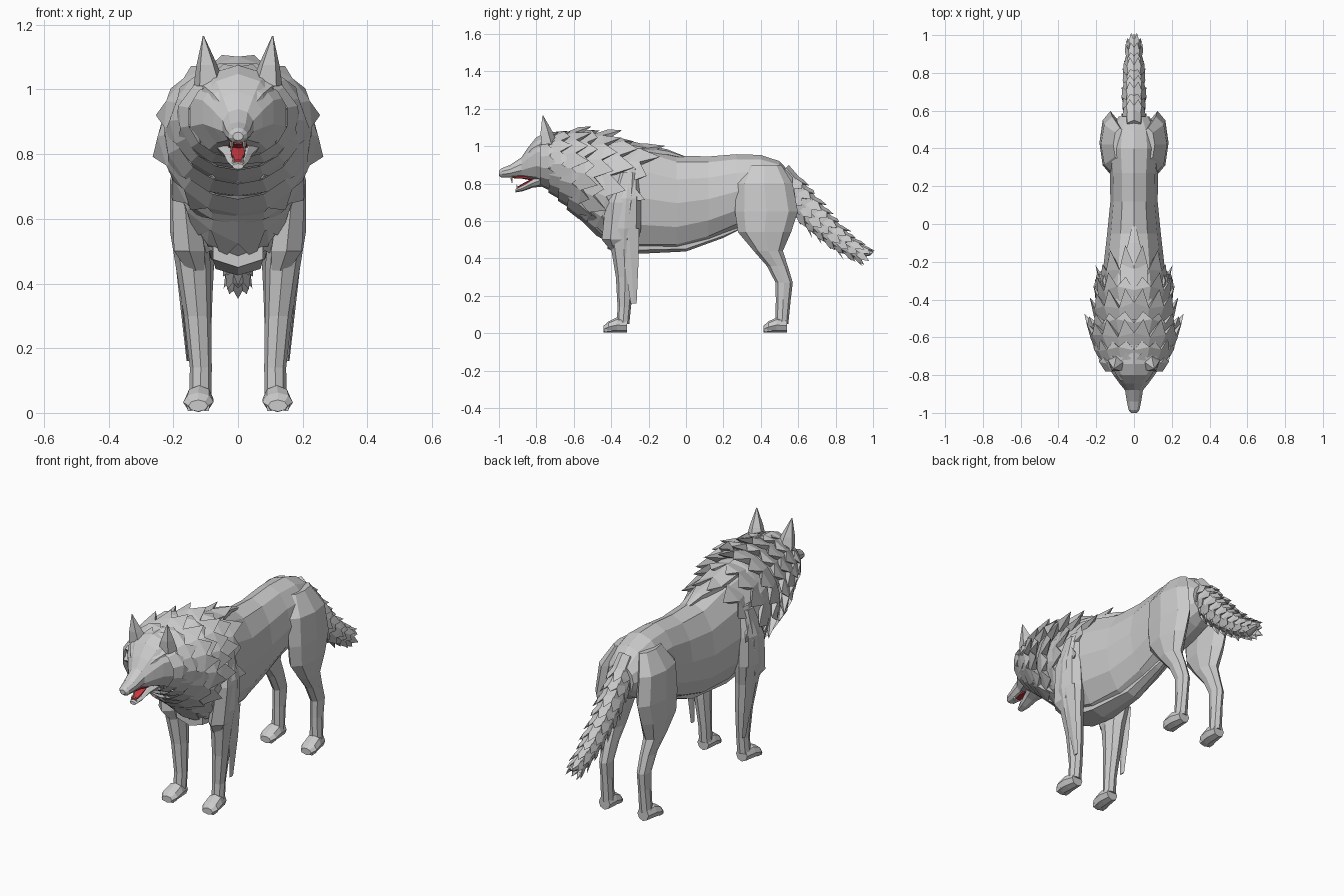
import bpy, bmesh
from math import sin, cos, pi, radians


def ring(x, y, z, ru, rv, tilt, n, turn=0.0):
    """Elliptical ring; tilt 0 faces along y, tilt 90 lies flat."""
    t = radians(tilt)
    pts = []
    for i in range(n):
        a = 2 * pi * (i + turn) / n + pi / 2
        u, v = ru * cos(a), rv * sin(a)
        pts.append((x + u, y + v * sin(t), z + v * cos(t)))
    return pts


def finish(name, bm, color=None):
    bmesh.ops.recalc_face_normals(bm, faces=bm.faces)
    me = bpy.data.meshes.new(name)
    bm.to_mesh(me)
    bm.free()
    ob = bpy.data.objects.new(name, me)
    bpy.context.collection.objects.link(ob)
    if color:
        mat = bpy.data.materials.new(name + "_colour")
        mat.diffuse_color = color
        me.materials.append(mat)
    return ob


def loft(name, sections, n=8, side=1, color=None):
    """Sections are (x, y, z, ru, rv, tilt)."""
    bm = bmesh.new()
    rows = [[bm.verts.new((side * p[0], p[1], p[2])) for p in ring(*s, n)] for s in sections]
    for a, b in zip(rows, rows[1:]):
        for i in range(n):
            j = (i + 1) % n
            bm.faces.new((a[i], a[j], b[j], b[i]))
    bm.faces.new(rows[0])
    bm.faces.new(rows[-1])
    return finish(name, bm, color)


def along(secs, tilt=0):
    """Centred (y, z, ru, rv) sections to full sections."""
    return [(0, *s, tilt) for s in secs]


def collar(name, y, z, ru, rv, tilt, length, n):
    """Ring of pointed fur locks sweeping backwards."""
    bm = bmesh.new()
    t = radians(tilt)

    def row(dist, scale, turn=0.0, jitter=0.0):
        out = []
        for i in range(n):
            a = 2 * pi * (i + turn) / n + pi / 2
            k = jitter * sin(40 * sin(a) + 50 * y)
            s = scale + 0.12 * k
            d = dist + length * 0.35 * k
            px, py, pz = ring(0, y, z, ru * s, rv * s, tilt, n, turn)[i]
            out.append(bm.verts.new((px, py + d * cos(t), pz - d * sin(t))))
        return out

    A = row(-0.3 * length, 0.82)
    B = row(0.35 * length, 0.97, 0, 0.3)
    C = row(length, 1.02, 0.5, 0.6)
    D = row(0.3 * length, 0.78)
    for i in range(n):
        j = (i + 1) % n
        bm.faces.new((A[i], A[j], B[j], B[i]))
        bm.faces.new((B[i], B[j], C[i]))
        bm.faces.new((B[i], C[i], D[i]))
        bm.faces.new((C[i], D[j], D[i]))
        bm.faces.new((C[i], B[j], D[j]))
    finish(name, bm)


# Torso
loft("torso", along([
    (-.62, .86, .13, .17), (-.53, .81, .17, .23), (-.42, .765, .19, .28), (-.25, .725, .165, .29),
    (-.05, .695, .142, .255), (.12, .717, .125, .228), (.27, .757, .128, .2),
    (.4, .775, .14, .178), (.5, .775, .125, .145), (.57, .76, .08, .085)]), 12)

# Head with open mouth
loft("head", along([
    (-.64, .91, .17, .17), (-.74, .93, .155, .145), (-.80, .93, .115, .118),
    (-.845, .908, .08, .085), (-.88, .887, .05, .053), (-.94, .866, .04, .034),
    (-.985, .857, .03, .025), (-1.0, .855, .016, .013)]), 10)
loft("lower_jaw", along([(-.76, .825, .07, .04), (-.82, .802, .045, .024),
                         (-.87, .777, .033, .017), (-.912, .762, .018, .009)]), 8)
RED = (.55, .04, .05, 1)
loft("tongue", along([(-.80, .826, .03, .012), (-.86, .799, .024, .009),
                      (-.902, .778, .014, .005)]), 6, color=RED)
loft("palate", along([(-.81, .826, .034, .012), (-.88, .835, .028, .008),
                      (-.93, .834, .016, .005)]), 6, color=RED)
for s in (-1, 1):
    loft("upper_fang", [(.02, -.935, .84, .006, .007, 90), (.02, -.93, .802, .001, .001, 90)], 4, s, (.9, .9, .85, 1))
    loft("lower_fang", [(.014, -.9, .768, .005, .005, 90), (.014, -.905, .796, .001, .001, 90)], 4, s, (.9, .9, .85, 1))
    # Ears and brows
    loft("ear", [(.088, -.735, 1.01, .052, .05, 90), (.096, -.748, 1.075, .034, .036, 90),
                 (.107, -.766, 1.165, .002, .002, 90)], 5, s)
    loft("brow", [(.03, -.862, .935, .012, .012, 0), (.055, -.825, .975, .025, .022, 0),
                  (.085, -.77, 1.0, .03, .03, 0)], 6, s)

# Mane in overlapping layers: y, z, half width, half height, tilt, lock length
for k, m in enumerate([
        (-.76, .915, .19, .155, 0, .07, 14), (-.70, .905, .215, .19, 3, .09, 16),
        (-.64, .885, .24, .22, 5, .1, 16), (-.58, .86, .25, .25, 8, .1, 16),
        (-.52, .84, .225, .265, 12, .11, 16), (-.45, .80, .205, .28, 16, .12, 14),
        (-.36, .765, .19, .292, 20, .13, 14)]):
    collar("mane_layer_%d" % k, *m)
loft("withers_tuft", along([(-.35, .99, .09, .05), (-.22, .975, .08, .035),
                            (-.1, .965, .035, .018), (0, .938, .01, .006)]), 6)

# Belly fur keel
loft("belly_fur", along([(-.42, .5, .09, .05), (-.25, .465, .08, .04), (0, .465, .05, .028),
                         (.2, .53, .03, .02), (.28, .56, .01, .01)]), 6)

FOOT = [(.117, -.315, .04, .034, .036), (.12, -.37, .044, .044, .041),
        (.123, -.415, .033, .047, .03), (.123, -.44, .022, .03, .018)]
FRONT = [(.14, -.3, .88, .025, .04), (.16, -.32, .72, .05, .08), (.152, -.33, .56, .058, .09),
         (.138, -.332, .45, .054, .068), (.125, -.325, .3, .042, .05),
         (.115, -.33, .14, .034, .036), (.116, -.337, .05, .034, .034)]
HIND = [(.075, .42, .9, .035, .09), (.115, .42, .8, .06, .15), (.125, .43, .65, .058, .168),
        (.125, .42, .54, .055, .142), (.12, .44, .44, .045, .078), (.115, .488, .36, .036, .056),
        (.114, .525, .27, .032, .046), (.114, .52, .18, .03, .04), (.116, .513, .05, .034, .034)]
FLAP = [(.19, -.31, .56, .014, .06), (.178, -.292, .38, .006, .038), (.155, -.28, .16, .004, .016)]
for s in (-1, 1):
    loft("front_leg", [(*c, 90) for c in FRONT], 8, s)
    loft("hind_leg", [(*c, 90) for c in HIND], 8, s)
    loft("leg_fur_flap", [(*c, 90) for c in FLAP], 4, s)
    # Shoulder fur wedge
    loft("shoulder_fur", [(.15, -.31, .86, .03, .05, 90), (.17, -.34, .7, .042, .09, 90),
                          (.15, -.36, .5, .055, .09, 90), (.13, -.36, .44, .03, .04, 90)], 6, s)
    for name, dy in (("front_paw", 0), ("hind_paw", .855)):
        loft(name, [(x, y + dy, z, u, v, 0) for x, y, z, u, v in FOOT], 8, s)
        for dx in (-.026, 0, .026):
            loft(name + "_toe", [(.123 + dx, -.40 + dy, .03, .013, .024, 0),
                                 (.123 + dx, -.435 + dy, .017, .01, .013, 0)], 5, s)

# Bushy tail: core plus shingled fur rings
TAIL = [(.5, .85, .05, .07), (.58, .75, .055, .075), (.665, .645, .055, .075),
        (.75, .56, .052, .065), (.84, .485, .045, .055), (.93, .43, .035, .045), (.995, .425, .012, .014)]
loft("tail_core", along(TAIL, 45), 8)
for k in range(9):
    f = .7 + k * .54
    i = int(f)
    y, z, u, v = (a + (b - a) * (f - i) for a, b in zip(TAIL[i], TAIL[i + 1]))
    collar("tail_fur_%d" % k, y, z, u * 1.2, v * 1.18, 50 - 2 * k, .055, 9)
